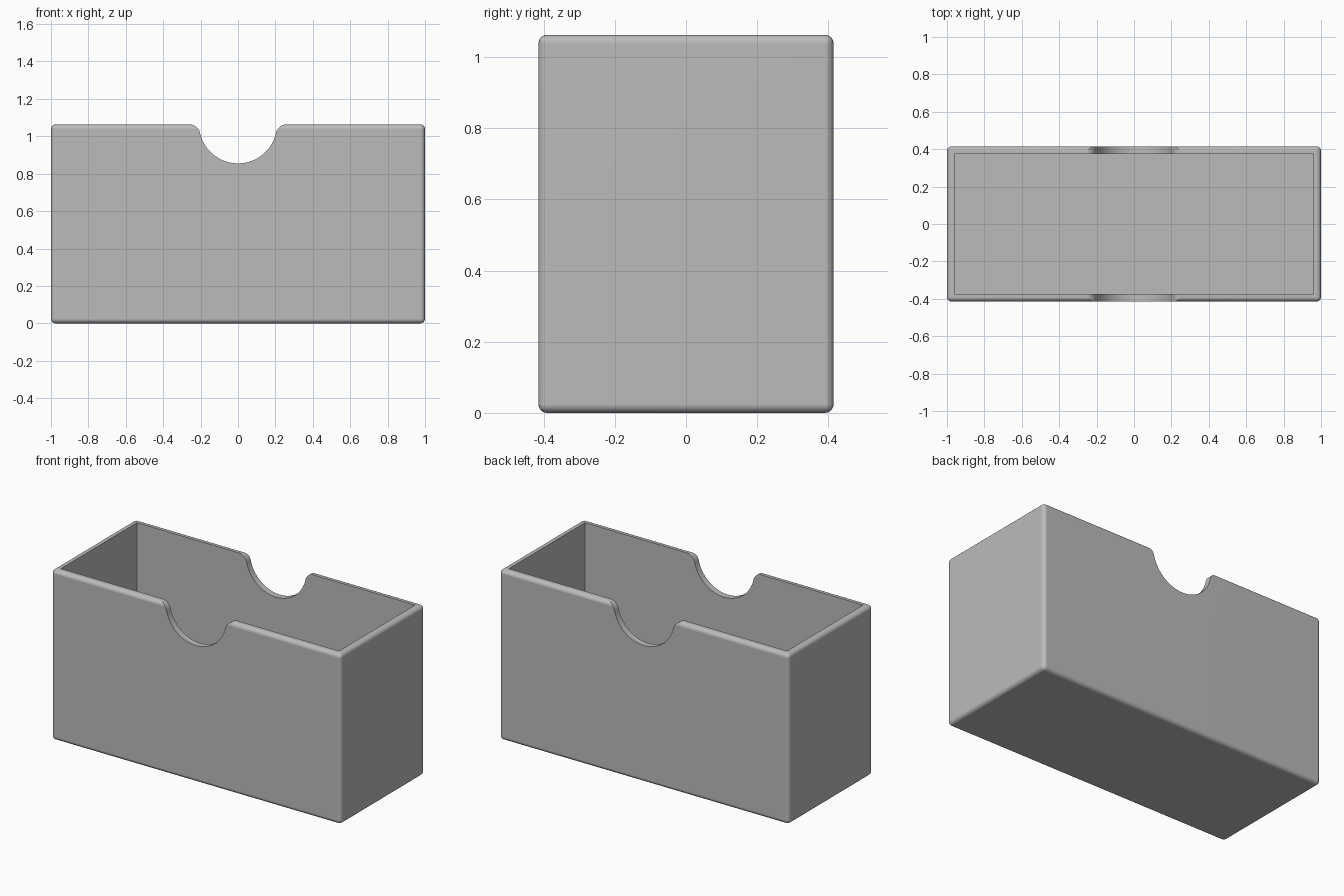
import bpy, bmesh
from math import cos, sin, pi, sqrt, atan2, radians

if "Cube" in bpy.data.objects:
    bpy.data.objects.remove(bpy.data.objects["Cube"], do_unlink=True)

LENGTH, DEPTH, HEIGHT = 2.0, 0.83, 1.063
WALL, ROUND = 0.04, 0.025
NOTCH_R, FILLET_R = 0.208, 0.06

grey = bpy.data.materials.new("plain grey")
grey.use_nodes = True
grey.diffuse_color = (0.5, 0.5, 0.5, 1)
grey.node_tree.nodes["Principled BSDF"].inputs["Base Color"].default_value = (0.5, 0.5, 0.5, 1)


def finish(bm, name):
    bmesh.ops.recalc_face_normals(bm, faces=bm.faces)
    mesh = bpy.data.meshes.new(name)
    bm.to_mesh(mesh)
    bm.free()
    mesh.materials.append(grey)
    obj = bpy.data.objects.new(name, mesh)
    bpy.context.collection.objects.link(obj)
    return obj


def block(name, size, base, rounding=0):
    bm = bmesh.new()
    bmesh.ops.create_cube(bm, size=1)
    for v in bm.verts:
        v.co = (v.co.x * size[0], v.co.y * size[1], (v.co.z + 0.5) * size[2] + base)
    if rounding:
        bmesh.ops.bevel(bm, geom=bm.edges[:], offset=rounding, segments=5,
                        profile=0.5, affect='EDGES')
    return finish(bm, name)


def notch_cutter():
    # Half outline: bottom arc, then a tangent rounded shoulder
    shoulder_z = HEIGHT - FILLET_R + 0.001
    drop = HEIGHT - shoulder_z
    shoulder_x = sqrt((NOTCH_R + FILLET_R) ** 2 - drop ** 2)
    tilt = atan2(drop, shoulder_x)
    half = []
    for i in range(21):
        a = -pi / 2 + (pi / 2 - tilt) * i / 20
        half.append((NOTCH_R * cos(a), HEIGHT + NOTCH_R * sin(a)))
    for i in range(1, 13):
        a = pi - tilt + (tilt - pi / 2) * i / 12
        half.append((shoulder_x + FILLET_R * cos(a), shoulder_z + FILLET_R * sin(a)))
    half.append((shoulder_x, HEIGHT + 0.2))
    outline = half + [(-x, z) for x, z in reversed(half[1:])]

    bm = bmesh.new()
    face = bm.faces.new([bm.verts.new((x, -DEPTH, z)) for x, z in outline])
    new = bmesh.ops.extrude_face_region(bm, geom=[face])["geom"]
    moved = [g for g in new if isinstance(g, bmesh.types.BMVert)]
    bmesh.ops.translate(bm, verts=moved, vec=(0, 2 * DEPTH, 0))
    return finish(bm, "notch_cutter")


# Rounded outer box, hollowed, with thumb notches through both long walls
box = block("open_box", (LENGTH, DEPTH, HEIGHT), 0, ROUND)
cavity = block("cavity_cutter", (LENGTH - 2 * WALL, DEPTH - 2 * WALL, HEIGHT), WALL)
cutters = [cavity, notch_cutter()]

bpy.ops.object.select_all(action='DESELECT')
bpy.context.view_layer.objects.active = box
box.select_set(True)
for cutter in cutters:
    cutter.hide_render = True
    mod = box.modifiers.new("cut", 'BOOLEAN')
    mod.operation = 'DIFFERENCE'
    mod.solver = 'EXACT'
    mod.object = cutter
    bpy.ops.object.modifier_apply(modifier=mod.name)
    bpy.data.objects.remove(cutter, do_unlink=True)

# Smooth rounded edges while the large panels stay flat
bpy.ops.object.shade_smooth_by_angle(angle=radians(30))
weighted = box.modifiers.new("flat_panels", 'WEIGHTED_NORMAL')
weighted.keep_sharp = True
